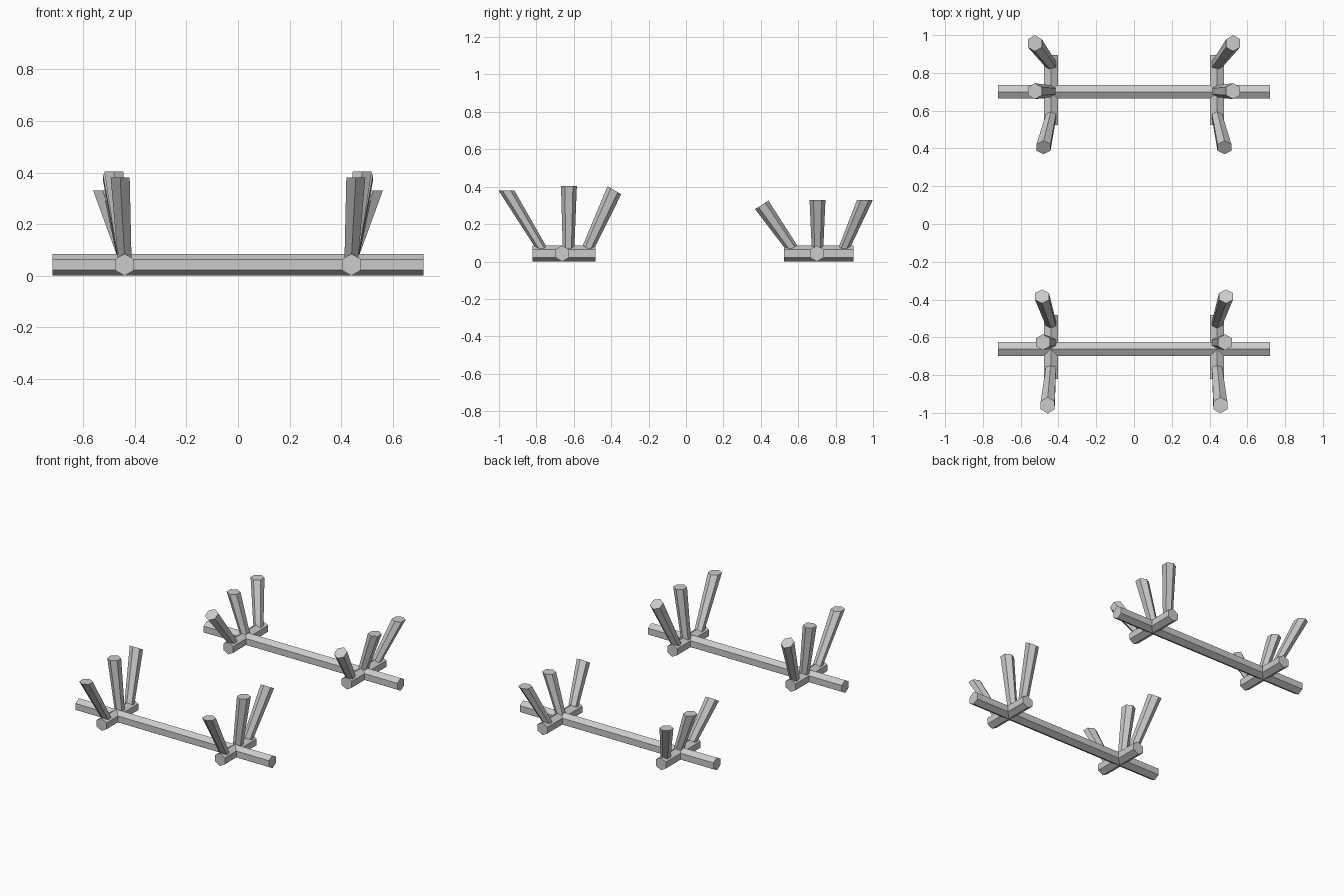
import bpy
from math import sin, cos, pi, radians
from mathutils import Vector, Matrix

if "Cube" in bpy.data.objects:
    bpy.data.objects.remove(bpy.data.objects["Cube"])

R = 0.0425            # circumradius of every hexagonal bar
SIDE_X = 0.44         # x position of the side beams


def hex_prism(name, ring_a, ring_b):
    """Six-sided prism between two rings of points, flat shaded."""
    faces = [(i, (i + 1) % 6, (i + 1) % 6 + 6, i + 6) for i in range(6)]
    faces += [tuple(range(5, -1, -1)), tuple(range(6, 12))]
    mesh = bpy.data.meshes.new(name)
    mesh.from_pydata(ring_a + ring_b, [], faces)
    obj = bpy.data.objects.new(name, mesh)
    bpy.context.collection.objects.link(obj)
    # consistent outward normals
    import bmesh
    bm = bmesh.new()
    bm.from_mesh(mesh)
    bmesh.ops.recalc_face_normals(bm, faces=bm.faces)
    bm.to_mesh(mesh)
    bm.free()
    return obj


def ring(center, radius, u, v):
    """Hexagon with one corner pointing along v."""
    return [Vector(center) + radius * (Vector(u) * sin(i * pi / 3) + Vector(v) * cos(i * pi / 3))
            for i in range(6)]


def beam(name, start, end, u):
    hex_prism(name, ring(start, R, u, (0, 0, 1)), ring(end, R, u, (0, 0, 1)))


def post(name, base, top, tilt):
    """Post widening upward; tilt leans its end caps about x."""
    v = Matrix.Rotation(radians(tilt), 3, 'X') @ Vector((0, 1, 0))
    hex_prism(name, ring(base, 0.031, (1, 0, 0), v), ring(top, R, (1, 0, 0), v))


# each rack: beam y, side beam y range, posts (base, top, cap tilt) for the +x side
RACKS = {
    "front": (-0.662, (-0.82, -0.483), {
        "front_post": ((0.44, -0.772, 0.07), (0.457, -0.96, 0.38), 0),
        "middle_post": ((0.44, -0.628, 0.07), (0.482, -0.626, 0.404), 0),
        "rear_post": ((0.44, -0.525, 0.07), (0.487, -0.383, 0.381), -30),
    }),
    "back": (0.70, (0.525, 0.895), {
        "front_post": ((0.44, 0.568, 0.07), (0.479, 0.405, 0.303), 33),
        "middle_post": ((0.44, 0.703, 0.07), (0.525, 0.703, 0.33), 0),
        "rear_post": ((0.44, 0.845, 0.07), (0.525, 0.957, 0.33), 0),
    }),
}

for rack, (y, (y0, y1), posts) in RACKS.items():
    # long cross beam
    beam(rack + "_cross_beam", (-0.72, y, R), (0.72, y, R), (0, 1, 0))
    for side, s in (("left", -1), ("right", 1)):
        # short side beam
        beam(f"{rack}_{side}_side_beam", (s * SIDE_X, y0, R), (s * SIDE_X, y1, R), (1, 0, 0))
        # three leaning posts
        for name, (b, t, tilt) in posts.items():
            post(f"{rack}_{side}_{name}", (s * b[0], b[1], b[2]), (s * t[0], t[1], t[2]), tilt)
